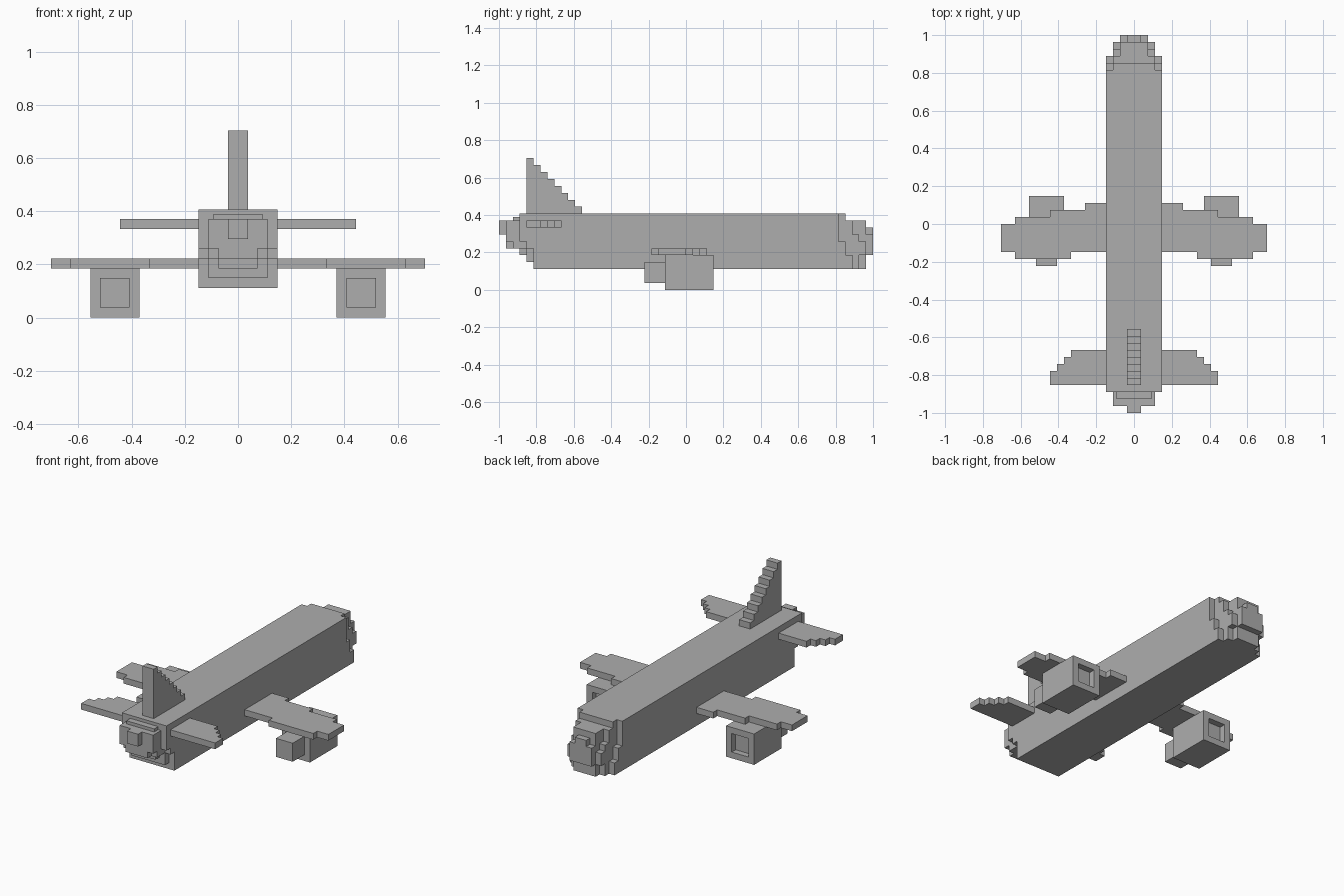
import bpy
import bmesh
from mathutils import Vector

U = 2 / 54  # size of one building block

cube = bpy.data.objects.get("Cube")
if cube:
    bpy.data.objects.remove(cube, do_unlink=True)

grey = bpy.data.materials.new("plain_grey")
grey.use_nodes = True
colour = (0.42, 0.42, 0.42, 1)
grey.diffuse_color = colour
grey.node_tree.nodes["Principled BSDF"].inputs["Base Color"].default_value = colour


def cells_of(boxes):
    """Unit cells filled by boxes given as (x range, y range, z range)."""
    return {(x, y, z) for xr, yr, zr in boxes
            for x in range(*xr) for y in range(*yr) for z in range(*zr)}


def mirrored(cells):
    return {(-x - 1, y, z) for x, y, z in cells}


def build(name, cells, scale=U):
    """Outer skin of a set of cells, with flat areas merged."""
    bm = bmesh.new()
    for cell in cells:
        for axis in range(3):
            for step in (-1, 1):
                near = list(cell)
                near[axis] += step
                if tuple(near) in cells:
                    continue
                a, b = Vector(), Vector()
                a[(axis + 1) % 3] = b[(axis + 2) % 3] = 1
                base = Vector(cell)
                base[axis] += step > 0
                ring = [base, base + a, base + a + b, base + b]
                if step < 0:
                    ring.reverse()
                bm.faces.new([bm.verts.new(p * scale) for p in ring])
    bmesh.ops.remove_doubles(bm, verts=bm.verts, dist=U / 100)
    bmesh.ops.dissolve_limit(bm, angle_limit=0.01, verts=bm.verts, edges=bm.edges)
    mesh = bpy.data.meshes.new(name)
    bm.to_mesh(mesh)
    bm.free()
    mesh.materials.append(grey)
    obj = bpy.data.objects.new(name, mesh)
    bpy.context.collection.objects.link(obj)


def build_pair(name, cells):
    build("left_" + name, cells)
    build("right_" + name, mirrored(cells))


def build_whole(name, half):
    build(name, half | mirrored(half))


# Fuselage
build_whole("fuselage", cells_of([((0, 4), (-22, 22), (3, 11))]))

# Rounded nose: x range, z range, front end
nose = [((3, 4), (5, 7), 23), ((3, 4), (3, 5), 24),
        ((0, 3), (10, 11), 23),
        ((2, 3), (8, 10), 24), ((2, 3), (7, 8), 25),
        ((2, 3), (5, 7), 26), ((2, 3), (3, 5), 25),
        ((0, 2), (3, 10), 26), ((0, 2), (5, 8), 27), ((0, 1), (8, 9), 27)]
build_whole("nose", cells_of([(x, (22, y), z) for x, z, y in nose]))

# Tapered tail cone: x range, z range, rear end
tail = [((0, 4), (7, 11), -24), ((3, 4), (6, 7), -23),
        ((0, 3), (4, 6), -23), ((0, 2), (5, 6), -24),
        ((0, 3), (6, 7), -25), ((0, 2), (6, 7), -26),
        ((0, 3), (7, 10), -26), ((0, 1), (8, 10), -27)]
build_whole("tail_cone", cells_of([(x, (y, -22), z) for x, z, y in tail]))

# Thin step on top of the tail cone, on a half-size grid
build("tail_step", cells_of([((-5, 5), (-50, -48), (20, 21))]), U / 2)

# Tail fin, a staircase
build_whole("tail_fin", cells_of(
    [((0, 1), (-23 + i, -22 + i), (11, 19 - i)) for i in range(8)]))

# Wings
build_pair("wing", cells_of([(x, y, (5, 6)) for x, y in (
    ((4, 7), (-4, 3)), ((7, 9), (-4, 2)), ((9, 12), (-5, 2)),
    ((12, 17), (-5, 1)), ((17, 19), (-4, 0)))]))

# Tailplanes
build_pair("tailplane", cells_of(
    [((4, 9), (-23, -18), (9, 10))] +
    [((9 + i, 10 + i), (-23, -19 - i), (9, 10)) for i in range(3)]))

# Engines with a square intake and a narrower exhaust
engine = cells_of([((10, 15), (-3, 4), (0, 5)), ((11, 14), (-6, -3), (1, 4))])
intake = cells_of([((11, 14), (3, 4), (1, 4))])
build_pair("engine", engine - intake)
